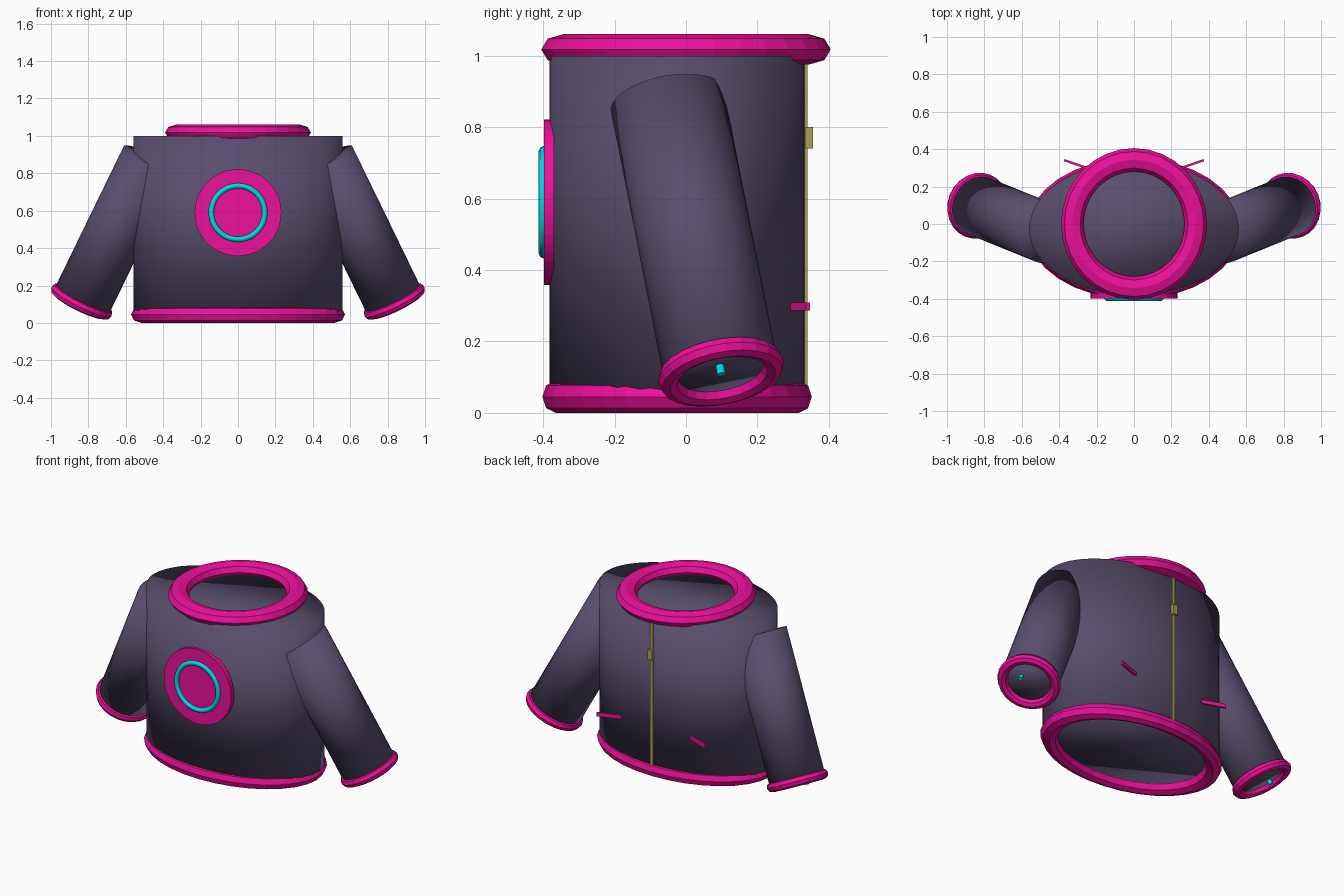
import bpy
from mathutils import Vector, Matrix

if "Cube" in bpy.data.objects:
    bpy.data.objects.remove(bpy.data.objects["Cube"])


def material(name, rgb):
    m = bpy.data.materials.new(name)
    m.diffuse_color = (*rgb, 1)
    m.use_nodes = True
    m.node_tree.nodes["Principled BSDF"].inputs["Base Color"].default_value = m.diffuse_color
    return m


FABRIC = material("fabric", (0.10, 0.075, 0.155))
TRIM = material("trim", (0.85, 0.005, 0.32))
GLOW = material("glow", (0.0, 0.72, 0.80))
METAL = material("metal", (0.42, 0.34, 0.10))


def finish(name, mat, loc, axis=(0, 0, 1), scale=(1, 1, 1), smooth=False):
    """Name, scale, aim local z along axis and place the active object."""
    ob = bpy.context.object
    ob.name = name
    ob.data.materials.append(mat)
    rot = Vector(axis).to_track_quat('Z', 'Y').to_matrix().to_4x4()
    ob.data.transform(rot @ Matrix.Diagonal((*scale, 1)))
    ob.location = loc
    for p in ob.data.polygons:
        p.use_smooth = smooth
    return ob


def cylinder(name, mat, loc, r, depth, sides=48, **kw):
    bpy.ops.mesh.primitive_cylinder_add(vertices=sides, radius=r, depth=depth)
    return finish(name, mat, loc, **kw)


def ring(name, mat, loc, major, minor, sides=32, minor_sides=8, **kw):
    bpy.ops.mesh.primitive_torus_add(major_radius=major, minor_radius=minor,
                                     major_segments=sides, minor_segments=minor_sides)
    return finish(name, mat, loc, **kw)


def box(name, mat, loc, size, turn=0):
    bpy.ops.mesh.primitive_cube_add(size=1)
    ob = finish(name, mat, loc, scale=size)
    ob.rotation_euler.z = turn
    return ob


# Torso with closed ends, softly shaded all over
cylinder("torso", FABRIC, (0, -0.025, 0.525), 1, 0.95, sides=64,
         scale=(0.56, 0.357, 1), smooth=True)

# Collar and hem
ring("collar", TRIM, (0, 0, 1.018), 0.33, 0.06, scale=(1, 1.04, 0.71))
ring("hem", TRIM, (0, -0.025, 0.045), 0.516, 0.056, scale=(1, 0.66, 0.80))

# Chest badge
cylinder("chest_disc", TRIM, (0, -0.384, 0.59), 0.232, 0.028, axis=(0, -1, 0))
ring("chest_ring", GLOW, (0, -0.398, 0.59), 0.143, 0.0145, sides=48,
     axis=(0, -1, 0), smooth=True)

# Back zip
box("zip_strip", METAL, (0, 0.327, 0.525), (0.02, 0.026, 0.95))
box("zip_pull", METAL, (0, 0.345, 0.77), (0.03, 0.02, 0.06))

# Sleeves, cuffs, cuff lights and back tabs on both sides
for side, s in (("right", 1), ("left", -1)):
    top = Vector((s * 0.466, -0.052, 0.875))
    end = Vector((s * 0.836, 0.098, 0.115))
    axis = (end - top).normalized()
    cylinder(side + "_sleeve", FABRIC, (top + end) / 2, 0.161, (end - top).length,
             sides=32, axis=axis, smooth=True)
    ring(side + "_cuff", TRIM, end, 0.15, 0.029, sides=24, axis=axis)
    cylinder(side + "_cuff_light", GLOW, (s * 0.895, 0.097, 0.12), 0.012, 0.028,
             sides=12, axis=axis)
    box(side + "_back_tab", TRIM, (s * 0.3, 0.316, 0.298), (0.155, 0.012, 0.023), s * 0.335)
